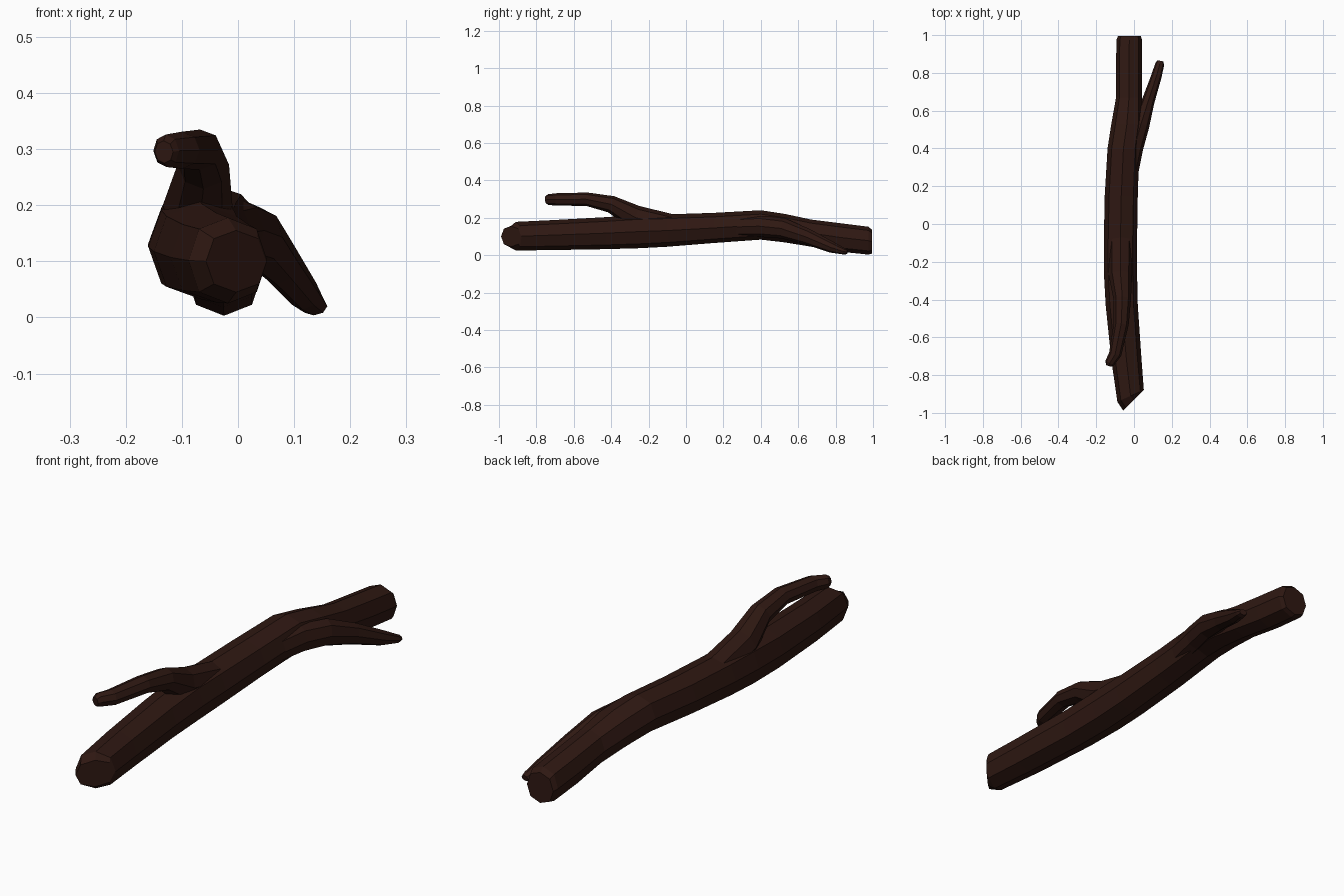
import bpy, math
from mathutils import Vector

if "Cube" in bpy.data.objects:
    bpy.data.objects.remove(bpy.data.objects["Cube"])

SIDES = 8

bark = bpy.data.materials.new("dark_bark")
bark.diffuse_color = (0.028, 0.009, 0.006, 1)
bark.use_nodes = True
bark.node_tree.nodes["Principled BSDF"].inputs["Base Color"].default_value = bark.diffuse_color


def loft(name, rings):
    """Skin a list of equal-length point rings and cap both ends."""
    n = len(rings[0])
    verts = [p for ring in rings for p in ring]
    faces = [(r * n + i, r * n + (i + 1) % n, (r + 1) * n + (i + 1) % n, (r + 1) * n + i)
             for r in range(len(rings) - 1) for i in range(n)]
    faces.append(tuple(reversed(range(n))))
    faces.append(tuple(range(len(verts) - n, len(verts))))
    me = bpy.data.meshes.new(name)
    me.from_pydata([tuple(v) for v in verts], [], faces)
    me.materials.append(bark)
    ob = bpy.data.objects.new(name, me)
    bpy.context.collection.objects.link(ob)
    bpy.context.view_layer.objects.active = ob
    bpy.ops.object.mode_set(mode='EDIT')
    bpy.ops.mesh.select_all(action='SELECT')
    bpy.ops.mesh.normals_make_consistent(inside=False)
    bpy.ops.object.mode_set(mode='OBJECT')
    return ob


def trunk_ring(y, x0, x1, z0, z1, skew=0.0):
    """Octagon filling the given x/z extents; skew slants it in y."""
    cx, cz, rx, rz = (x0 + x1) / 2, (z0 + z1) / 2, (x1 - x0) / 2, (z1 - z0) / 2
    pts = []
    for i in range(SIDES):
        a = math.tau * i / SIDES
        f = 1.04 if i % 2 else 1.0
        dx = rx * math.cos(a) * f
        pts.append(Vector((cx + dx, y + skew * dx, cz + rz * math.sin(a) * f)))
    return pts


def branch(name, path):
    """Tapered tube along (x, y, z, side radius, up radius) points."""
    c = [Vector(p[:3]) for p in path]
    rings = []
    for i, p in enumerate(path):
        t = (c[min(i + 1, len(c) - 1)] - c[max(i - 1, 0)]).normalized()
        side = t.cross(Vector((0, 0, 1))).normalized()
        up = side.cross(t)
        rings.append([c[i] + side * p[3] * math.cos(math.tau * k / SIDES)
                      + up * p[4] * math.sin(math.tau * k / SIDES) for k in range(SIDES)])
    return loft(name, rings)


# Main log: slanted cut at the front, blunt cut at the back
log = loft("log", [trunk_ring(*r) for r in [
    (-0.935, -0.057, 0.05, 0.045, 0.155, 1.0),
    (-0.91, -0.088, 0.052, 0.025, 0.178, 0.45),
    (-0.72, -0.12, 0.04, 0.027, 0.187),
    (-0.43, -0.15, 0.02, 0.032, 0.203),
    (-0.25, -0.16, 0.016, 0.037, 0.215),
    (-0.10, -0.16, 0.016, 0.045, 0.218),
    (0.15, -0.155, 0.02, 0.065, 0.226),
    (0.40, -0.14, 0.028, 0.083, 0.240),
    (0.53, -0.12, 0.045, 0.068, 0.220),
    (0.67, -0.095, 0.042, 0.045, 0.190),
    (0.83, -0.095, 0.043, 0.018, 0.170),
    (0.975, -0.093, 0.043, 0.003, 0.152),
    (0.995, -0.085, 0.036, 0.008, 0.135)]])

# Upper branch rising and pointing forward
upper = branch("upper_branch", [
    (-0.07, -0.04, 0.150, 0.065, 0.060),
    (-0.072, -0.27, 0.200, 0.062, 0.066),
    (-0.062, -0.40, 0.272, 0.046, 0.046),
    (-0.068, -0.53, 0.299, 0.040, 0.036),
    (-0.10, -0.69, 0.298, 0.033, 0.033),
    (-0.128, -0.735, 0.297, 0.026, 0.029),
    (-0.132, -0.75, 0.295, 0.017, 0.020)])

# Lower side branch reaching down and back to the ground
lower = branch("lower_branch", [
    (-0.03, 0.26, 0.150, 0.050, 0.055),
    (0.00, 0.40, 0.155, 0.048, 0.058),
    (0.034, 0.52, 0.143, 0.047, 0.055),
    (0.075, 0.65, 0.098, 0.034, 0.043),
    (0.118, 0.78, 0.042, 0.028, 0.030),
    (0.136, 0.845, 0.020, 0.024, 0.017),
    (0.139, 0.862, 0.017, 0.017, 0.012)])

# Fuse the branches into the log
bpy.context.view_layer.objects.active = log
for part in (upper, lower):
    m = log.modifiers.new("fuse", 'BOOLEAN')
    m.operation = 'UNION'
    m.solver = 'EXACT'
    m.object = part
    bpy.ops.object.modifier_apply(modifier=m.name)
    bpy.data.objects.remove(part)
